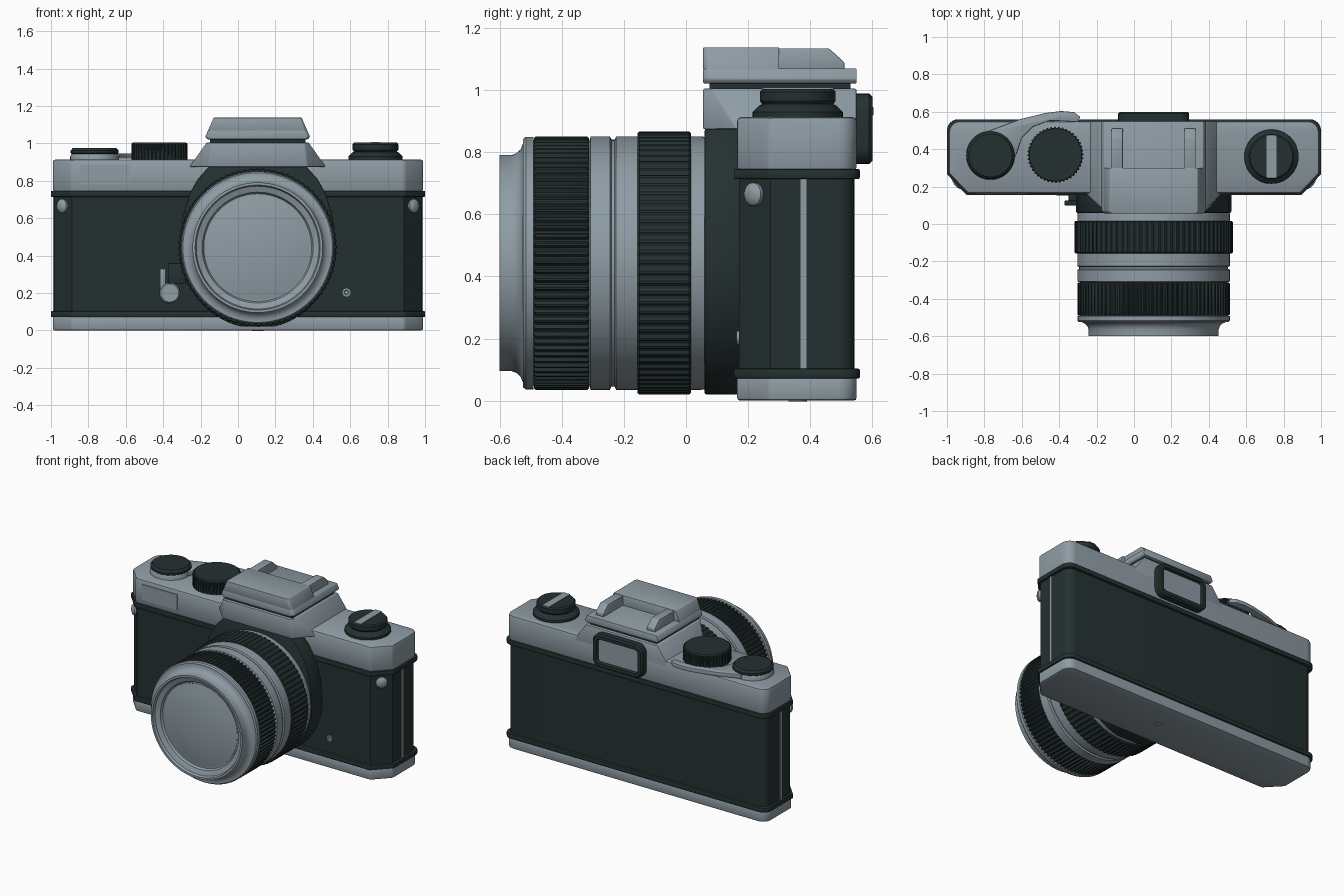
import bpy, bmesh, math
from mathutils import Vector

if "Cube" in bpy.data.objects:
    bpy.data.objects.remove(bpy.data.objects["Cube"])

def material(name, rgb):
    m = bpy.data.materials.new(name)
    m.diffuse_color = (*rgb, 1)
    m.use_nodes = True
    m.node_tree.nodes["Principled BSDF"].inputs["Base Color"].default_value = m.diffuse_color
    return m

SILVER = material("satin_silver", (0.275, 0.335, 0.375))
BLACK = material("black_leather", (0.018, 0.030, 0.030))
C, LZ = 0.105, 0.443            # lens axis x and z
FRONT, UP = (0, -1, 0), (0, 0, 1)

def loft(name, rings, mat, bevel=0):
    """Skin a stack of equal-length point rings, cap both ends, optionally bevel."""
    bm = bmesh.new()
    vs = [[bm.verts.new(p) for p in ring] for ring in rings]
    n = len(vs[0])
    for a, b in zip(vs, vs[1:]):
        for i in range(n):
            j = (i + 1) % n
            bm.faces.new((a[i], a[j], b[j], b[i]))
    bm.faces.new(vs[0][::-1])
    bm.faces.new(vs[-1])
    bmesh.ops.recalc_face_normals(bm, faces=bm.faces)
    if bevel:
        sharp = [e for e in bm.edges if e.calc_face_angle(0) > math.radians(32)]
        bmesh.ops.bevel(bm, geom=sharp, offset=bevel, segments=2, profile=0.5,
                        affect='EDGES', clamp_overlap=True)
    me = bpy.data.meshes.new(name)
    bm.to_mesh(me)
    bm.free()
    me.materials.append(mat)
    ob = bpy.data.objects.new(name, me)
    bpy.context.collection.objects.link(ob)
    return ob

def slab(name, pts, z0, z1, mat, bevel=0):
    """Plan outline (x, y) raised from z0 to z1."""
    return loft(name, [[(x, y, z) for x, y in pts] for z in (z0, z1)], mat, bevel)

def plate(name, pts, y0, y1, mat, bevel=0):
    """Front outline (x, z) pushed from y0 to y1."""
    return loft(name, [[(x, y, z) for x, z in pts] for y in (y0, y1)], mat, bevel)

def rect(x0, x1, y0, y1):
    return [(x0, y0), (x1, y0), (x1, y1), (x0, y1)]

def box(name, x0, x1, y0, y1, z0, z1, mat, bevel=0):
    return slab(name, rect(x0, x1, y0, y1), z0, z1, mat, bevel)

def lathe(name, profile, centre, axis, mat, n=64, teeth=0, depth=0.01):
    """Turn (radius, height) points round an axis; teeth cut a knurled grip."""
    q = Vector(axis).to_track_quat('Z', 'Y')
    n = teeth * 4 if teeth else n
    top = max(r for r, h in profile)
    rings = []
    for r, h in profile:
        ring = []
        for i in range(n):
            t = 2 * math.pi * i / n
            rr = r - depth if teeth and r > top - 0.008 and i % 4 > 1 else r
            ring.append(Vector(centre) + q @ Vector((rr * math.cos(t), rr * math.sin(t), h)))
        rings.append(ring)
    return loft(name, rings, mat)

def rrect(cx, cz, w, h, r, n=5):
    """Rounded rectangle with half sizes w, h."""
    pts = []
    for k, (sx, sz) in enumerate([(1, 1), (-1, 1), (-1, -1), (1, -1)]):
        for i in range(n + 1):
            t = math.pi / 2 * (k + i / n)
            pts.append((cx + sx * (w - r) + r * math.cos(t), cz + sz * (h - r) + r * math.sin(t)))
    return pts

def body_outline(d):
    """Body plan: chamfered front corners, rounded back corners, offset by d."""
    hx, y0, y1, r = 0.99 + d, 0.164 - d, 0.55 + d, 0.06
    half = [(0.89 + d * 0.4, y0), (hx, 0.27 - d * 0.4)]
    for i in range(7):
        t = math.pi / 2 * i / 6
        half.append((hx - r + r * math.cos(t), y1 - r + r * math.sin(t)))
    return half + [(-x, y) for x, y in reversed(half)]

# Body layers
slab("bottom_plate", body_outline(0), 0, 0.08, SILVER, 0.01)
slab("lower_lip", body_outline(0.01), 0.071, 0.103, BLACK, 0.005)
slab("leather_body", body_outline(-0.007), 0.08, 0.74, BLACK)
slab("upper_lip", body_outline(0.01), 0.714, 0.746, BLACK, 0.005)
slab("top_plate", body_outline(0), 0.74, 0.914, SILVER, 0.014)
lathe("tripod_socket", [(0.03, -0.01), (0.03, 0.002), (0.02, 0.002), (0.016, -0.005)],
      (C, 0.36, 0), (0, 0, -1), SILVER, 24)

# Strap lugs and side trims
for s, side in ((1, "right"), (-1, "left")):
    lathe("strap_lug_" + side, [(0.037, -0.02), (0.037, 0.012), (0.027, 0.022), (0.01, 0.026)],
          (s * 0.935, 0.222, 0.665), (s * 0.106, -0.1, 0), SILVER, 32)
    box("side_trim_" + side, *sorted((s * 0.97, s * 0.99)), 0.367, 0.389, 0.1, 0.715, SILVER)

# Lens mount: half round below, shouldered above
low = [(C + 0.415 * math.cos(t), max(0.02, 0.45 + 0.44 * math.sin(t)))
       for t in [math.pi * (1 + i / 32) for i in range(33)]]
right = [(0.402, 0.6), (0.365, 0.73), (0.32, 0.81), (0.26, 0.876)]
mount = low + [(C + x, z) for x, z in right] + [(C - x, z) for x, z in reversed(right)]
plate("lens_mount", mount, 0.06, 0.2, BLACK, 0.006)

# Lens: silver barrel with recessed domed glass, and two knurled rings
barrel = [(0.400, -0.1), (0.408, -0.05), (0.408, 0.225), (0.398, 0.23), (0.398, 0.24),
          (0.408, 0.245), (0.408, 0.307), (0.393, 0.312), (0.393, 0.49), (0.407, 0.492),
          (0.407, 0.516), (0.400, 0.525), (0.385, 0.525), (0.366, 0.533), (0.354, 0.546),
          (0.348, 0.562), (0.348, 0.6), (0.334, 0.6), (0.328, 0.582), (0.296, 0.57),
          (0.288, 0.555), (0.28, 0.555)]
lathe("lens_barrel", barrel, (C, 0, LZ), FRONT, SILVER, 96)
lathe("front_glass", [(0.28, 0.54), (0.28, 0.557), (0.22, 0.569), (0.15, 0.578),
                      (0.08, 0.583), (0.015, 0.585)], (C, 0, LZ), FRONT, SILVER, 96)
lathe("focus_ring", [(0.39, -0.016), (0.418, -0.016), (0.424, -0.010), (0.424, 0.150),
                     (0.418, 0.157), (0.39, 0.157)], (C, 0, LZ), FRONT, BLACK, teeth=80, depth=0.006)
lathe("aperture_ring", [(0.39, 0.312), (0.402, 0.312), (0.408, 0.318), (0.408, 0.484),
                        (0.402, 0.49), (0.39, 0.49)], (C, 0, LZ), FRONT, BLACK, teeth=90, depth=0.011)

# Prism housing and flash shoe
def housing_ring(z, w, wf, yc, y0=0.055, y1=0.55):
    half = [(wf, y0), (w, yc), (w, y1)]
    return [(C + x, y, z) for x, y in half] + [(C - x, y, z) for x, y in reversed(half)]

loft("prism_housing", [housing_ring(0.874, 0.365, 0.265, 0.165),
                       housing_ring(1.005, 0.272, 0.25, 0.085)], SILVER, 0.006)
box("prism_gap", C - 0.255, C + 0.255, 0.075, 0.53, 0.99, 1.04, BLACK)
loft("prism_cap_base", [housing_ring(1.022, 0.27, 0.255, 0.07),
                        housing_ring(1.036, 0.28, 0.265, 0.07),
                        housing_ring(1.07, 0.265, 0.252, 0.07)], SILVER, 0.004)
loft("prism_cap_front", [housing_ring(1.065, 0.267, 0.252, 0.07, y1=0.3),
                         housing_ring(1.138, 0.235, 0.225, 0.065, y1=0.3)], SILVER, 0.004)
rail = [(0.29, 1.06), (0.29, 1.135), (0.46, 1.135), (0.51, 1.09), (0.51, 1.06)]
for s, side in ((1, "right"), (-1, "left")):
    loft("shoe_rail_" + side, [[(C + s * x, y, z) for y, z in rail] for x in (0.165, 0.225)],
         SILVER, 0.003)

# Viewfinder eyepiece
steps = [(0, 0.53), (0, 0.59), (0.01, 0.6), (0.032, 0.6), (0.038, 0.578)]
loft("eyepiece_frame", [[(x, y, z) for x, z in rrect(C, 0.876, 0.19 - d, 0.114 - d, 0.055 - d)]
                        for d, y in steps], BLACK)
plate("eyepiece_glass", rrect(C, 0.876, 0.152, 0.076, 0.02), 0.574, 0.583, SILVER)

# Winding lever, counter dial and speed dial
lever = [(-0.77, 0.36), (-0.634, 0.36), (-0.60, 0.46), (-0.54, 0.52), (-0.45, 0.553),
         (-0.37, 0.55), (-0.30, 0.545), (-0.287, 0.572), (-0.32, 0.598), (-0.39, 0.604),
         (-0.47, 0.594), (-0.61, 0.56), (-0.77, 0.50)]
slab("winding_lever", lever, 0.918, 0.946, SILVER, 0.004)
lathe("counter_base", [(0.13, 0.9), (0.13, 0.93), (0.122, 0.946)], (-0.767, 0.367, 0), UP, SILVER)
lathe("counter_dial", [(0.118, 0.94), (0.128, 0.948), (0.128, 0.962), (0.115, 0.976)],
      (-0.767, 0.367, 0), UP, BLACK)
lathe("speed_dial", [(0.14, 0.9), (0.15, 0.913), (0.15, 0.998), (0.14, 1.006)],
      (-0.42, 0.37, 0), UP, BLACK, teeth=44, depth=0.007)

# Rewind knob with inlaid bar
lathe("rewind_knob", [(0.145, 0.9), (0.145, 0.93), (0.125, 0.95), (0.114, 0.955),
                      (0.122, 0.965), (0.122, 0.995), (0.114, 1.004)],
      (0.735, 0.36, 0), UP, BLACK)
box("rewind_bar", 0.709, 0.761, 0.245, 0.475, 0.98, 1.008, SILVER)

# Front details: window plate, timer lever, release grip, socket
box("window_plate", -0.842, -0.575, 0.159, 0.17, 0.78, 0.885, SILVER)
lathe("timer_lever_hub", [(0.055, -0.19), (0.055, -0.16), (0.048, -0.153)],
      (-0.365, 0, 0.2), FRONT, SILVER, 40)
box("timer_lever_arm", -0.418, -0.387, 0.158, 0.18, 0.2, 0.33, SILVER, 0.004)
box("release_grip", -0.372, -0.28, 0.1, 0.125, 0.25, 0.36, BLACK, 0.005)
box("release_grip_base", -0.35, -0.27, 0.12, 0.18, 0.26, 0.35, BLACK, 0.005)
lathe("sync_socket", [(0.022, -0.19), (0.022, -0.163), (0.013, -0.163), (0.01, -0.17)],
      (0.58, 0, 0.203), FRONT, SILVER, 24)

# Smooth the curved parts, keeping edges sharp
for ob in bpy.context.collection.objects:
    ob.select_set(True)
    bpy.context.view_layer.objects.active = ob
bpy.ops.object.shade_smooth_by_angle(angle=math.radians(34))
